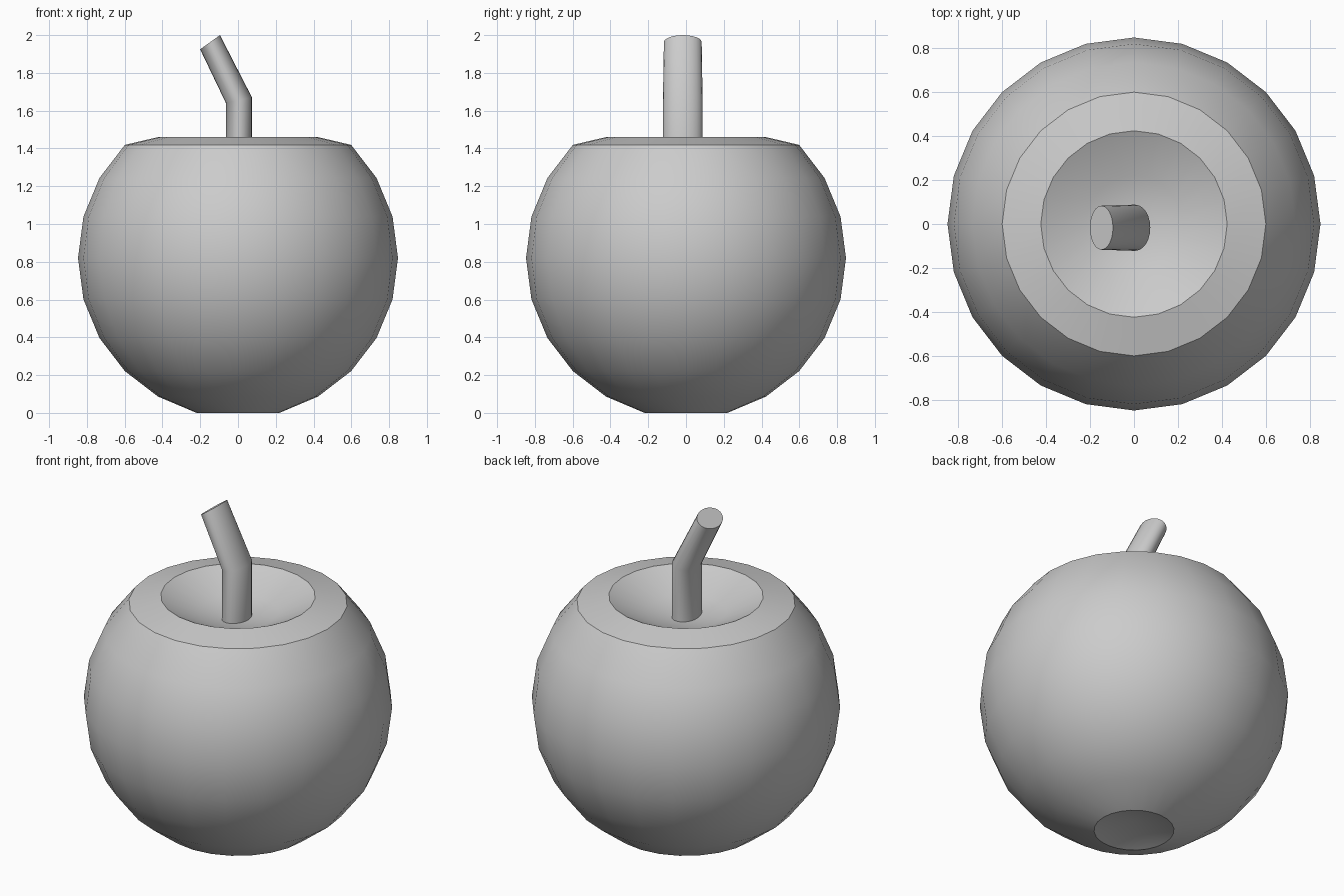
import bpy, bmesh
from math import sin, cos, pi

if "Cube" in bpy.data.objects:
    bpy.data.objects.remove(bpy.data.objects["Cube"])


def make_object(name, bm):
    bmesh.ops.recalc_face_normals(bm, faces=bm.faces)
    mesh = bpy.data.meshes.new(name)
    bm.to_mesh(mesh)
    bm.free()
    obj = bpy.data.objects.new(name, mesh)
    bpy.context.collection.objects.link(obj)
    return obj


def bridge(bm, rings):
    for a, b in zip(rings, rings[1:]):
        n = len(a)
        for i in range(n):
            j = (i + 1) % n
            bm.faces.new((a[i], a[j], b[j], b[i]))


# Fruit body: a 24 x 12 sphere with its top and bottom pushed in
R, MID, SEG = 0.847, 0.82, 24
bm = bmesh.new()
bmesh.ops.create_uvsphere(bm, u_segments=SEG, v_segments=12, radius=R)
dents = {0: 0.06, 10: 1.46, 11: 1.362, 12: 1.325}   # ring number -> new height
ring_z = [dents.get(k, MID - R * cos(pi * k / 12)) for k in range(13)]
ring_z[1] = 0.0
for v in bm.verts:
    k = min(range(13), key=lambda i: abs(-R * cos(pi * i / 12) - v.co.z))
    v.co.z = ring_z[k]
body = make_object("fruit_body", bm)

# Stem: oval rings, each tilted along x (centre x, centre z, half x, half rise, half y)
stem_rings = [
    (0.005, 1.30, 0.069, 0.0, 0.105),
    (0.005, 1.655, 0.069, 0.015, 0.105),
    (-0.148, 1.9625, 0.0525, 0.0375, 0.100),
]
bm = bmesh.new()
rings = []
for cx, cz, hx, hz, hy in stem_rings:
    rings.append([bm.verts.new((cx + hx * cos(a), -0.017 + hy * sin(a), cz + hz * cos(a)))
                  for a in (2 * pi * i / 24 for i in range(24))])
bridge(bm, rings)
bm.faces.new(rings[0])
bm.faces.new(rings[-1])
stem = make_object("stem", bm)

# Smooth shading, keeping the stem's cut ends sharp
for obj in (body, stem):
    bpy.ops.object.select_all(action='DESELECT')
    obj.select_set(True)
    bpy.context.view_layer.objects.active = obj
    bpy.ops.object.shade_smooth_by_angle(angle=pi / 5)
